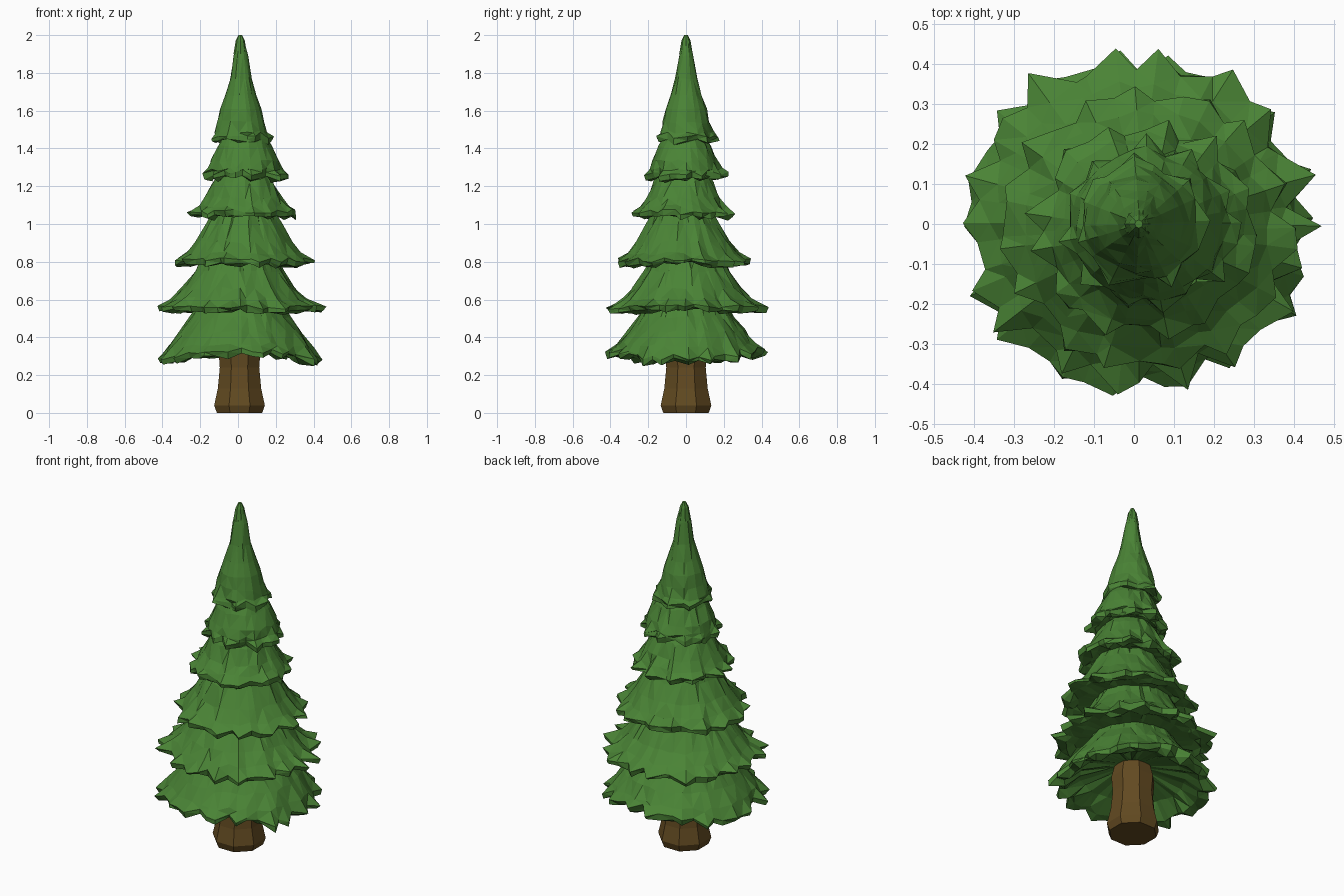
import bpy, bmesh, math, random

if "Cube" in bpy.data.objects:
    bpy.data.objects.remove(bpy.data.objects["Cube"])

random.seed(23)


def material(name, rgb):
    m = bpy.data.materials.new(name)
    m.diffuse_color = (*rgb, 1)
    m.use_nodes = True
    m.node_tree.nodes["Principled BSDF"].inputs["Base Color"].default_value = m.diffuse_color
    return m


green = material("needle green", (0.068, 0.228, 0.036))
brown = material("bark brown", (0.122, 0.068, 0.015))


def loft(name, rings, mat, cap_start=False, cap_end=False):
    """Join rings of points into a flat shaded skin."""
    bm = bmesh.new()
    loops = [[bm.verts.new(p) for p in ring] for ring in rings]
    n = len(loops[0])
    for a, b in zip(loops, loops[1:]):
        for i in range(n):
            j = (i + 1) % n
            bm.faces.new((a[i], a[j], b[j], b[i]))
    if cap_start:
        bm.faces.new(loops[0])
    if cap_end:
        bm.faces.new(loops[-1])
    bmesh.ops.triangulate(bm, faces=[f for f in bm.faces if len(f.verts) == 4])
    bmesh.ops.recalc_face_normals(bm, faces=bm.faces)
    me = bpy.data.meshes.new(name)
    bm.to_mesh(me)
    bm.free()
    me.materials.append(mat)
    ob = bpy.data.objects.new(name, me)
    bpy.context.collection.objects.link(ob)
    return ob


def tier(name, n, centre, rim_r, rim_z, upper, inner, spike, drop, hang=.0, wide=1.0, sway=0.0):
    """Skirt of branches: underside, ragged lip, then the slope up (radius, height)."""
    cx, cy = centre
    ang = [math.tau * (i + random.uniform(-.3, .3)) / n for i in range(n)]
    # irregular branch tips with notches between them
    tips = [random.uniform(.3, 1.1) if i % 5 in (0, 2) else random.uniform(-.7, .25) for i in range(n)]
    # tips droop; sway lifts the rim at front and back and lowers it at the sides
    dz = [-drop * t + random.uniform(-.01, .01) - sway * math.cos(2 * a) for t, a in zip(tips, ang)]

    def ring(r, z, out=0.0, down=0.0, rough=0.0, rough_z=None):
        rz = rough if rough_z is None else rough_z
        pts = []
        for a, t, d in zip(ang, tips, dz):
            rr = r + out * spike * t + random.uniform(-rough, rough)
            pts.append((cx + wide * rr * math.cos(a), cy + rr * math.sin(a),
                        z + down * d + random.uniform(-rz, rz)))
        return pts

    in_r, in_z = inner
    rings = [ring(in_r, in_z),
             ring(in_r * .35 + rim_r * .65 - .02, rim_z + hang * .4, -.2, .3, .012, .01),  # inner fringe
             ring(rim_r * .88, rim_z - .012, .2, .8, .014, .014),
             ring(rim_r * .98, rim_z - .01, .9, 1, .01, .01),
             ring(rim_r, rim_z + .016, 1, 1, .007)]
    for k, (r, z) in enumerate(upper):
        f = .3 if k == 0 else .05
        rings.append(ring(r, z, f, f, .008 if r > .11 else .003))
    return loft(name, rings, green, cap_end=True)


# Trunk: eight sides, flared foot
trunk = []
for r, z in [(.130, 0), (.145, .04), (.124, .13), (.113, .24), (.12, .33), (.09, .45)]:
    trunk.append([(.008 + r * math.cos(math.pi * (i + .5) / 4), r * math.sin(math.pi * (i + .5) / 4), z)
                  for i in range(8)])
loft("trunk", trunk, brown, True, True)

# Branch tiers from the bottom up
tier("branch_tier_1", 44, (.012, 0), .40, .30,
     [(.365, .36), (.312, .43), (.252, .51), (.20, .60)], (.09, .40), .042, .022, .12, 1.04, .022)
tier("branch_tier_2", 44, (.005, .005), .395, .55,
     [(.338, .605), (.288, .66), (.225, .75), (.18, .85)], (.20, .555), .05, .006, wide=1.04)
tier("branch_tier_3", 38, (.03, -.015), .335, .795,
     [(.29, .845), (.245, .905), (.19, 1.0), (.14, 1.09)], (.17, .80), .043, .006, wide=1.04)
tier("branch_tier_4", 32, (.03, -.015), .255, 1.05,
     [(.224, 1.095), (.194, 1.14), (.155, 1.22), (.11, 1.29)], (.14, 1.055), .036, .006, wide=1.05)
tier("branch_tier_5", 28, (.035, -.005), .195, 1.255,
     [(.185, 1.29), (.17, 1.335), (.138, 1.41), (.10, 1.48)], (.12, 1.26), .034, .01, wide=1.04)
tier("branch_tier_6", 18, (.015, 0), .15, 1.45,
     [(.138, 1.485), (.124, 1.54), (.108, 1.61), (.082, 1.68), (.057, 1.77), (.038, 1.89), (.016, 1.98)],
     (.09, 1.46), .026, .01)
# Rounded tip
loft("tree_top", [[(.012 + r * math.cos(math.tau * i / 8), r * math.sin(math.tau * i / 8), z)
                   for i in range(8)] for r, z in [(.036, 1.9), (.024, 1.97), (.01, 2.0)]],
     green, False, True)
